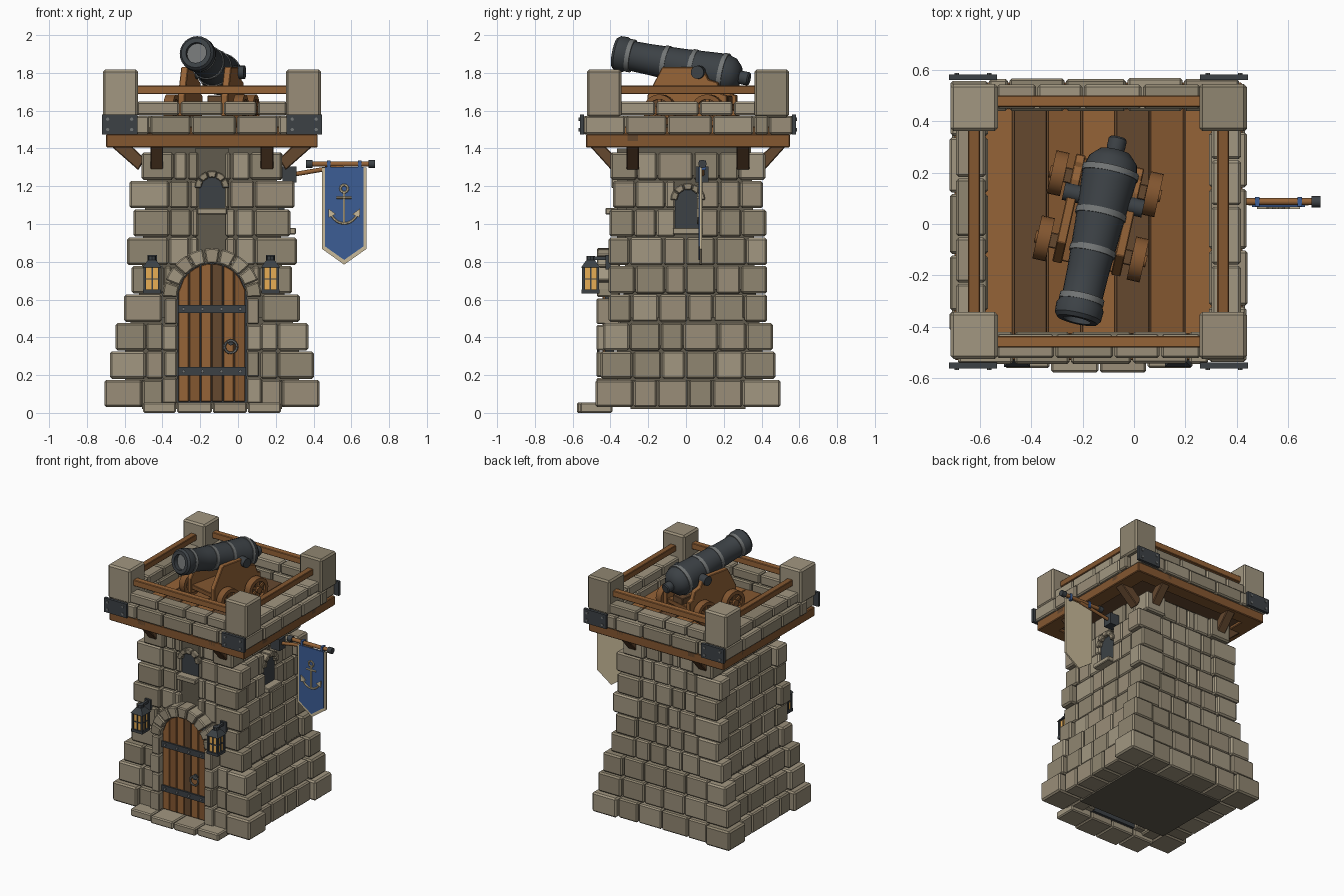
import bpy, bmesh, random
from math import pi, sin, cos, sqrt, radians
from mathutils import Matrix, Vector

if "Cube" in bpy.data.objects:
    bpy.data.objects.remove(bpy.data.objects["Cube"])

random.seed(4)
CX, CY = -0.138, 0.01


def mat(name, *c):
    m = bpy.data.materials.new(name)
    m.diffuse_color = (*c, 1)
    m.use_nodes = True
    m.node_tree.nodes["Principled BSDF"].inputs["Base Color"].default_value = m.diffuse_color
    return m


STONE = [mat("stone_a", .32, .27, .19), mat("stone_b", .28, .24, .165), mat("stone_c", .36, .31, .22)]
DARKSTONE = mat("dark_stone", .12, .105, .075)
WOOD = [mat("wood_a", .30, .125, .038), mat("wood_b", .23, .095, .03), mat("wood_dark", .13, .065, .028)]
IRON = mat("iron", .045, .053, .06)
STEEL = mat("steel", .17, .18, .18)
BLUE, BEIGE, GLOW = mat("blue_cloth", .045, .11, .30), mat("cream", .58, .49, .32), mat("lamp_glow", .8, .42, .09)


def T(x, y, z):
    return Matrix.Translation((x, y, z))


def side(k):
    """Local frame of a tower side: x along the wall, -y outwards (0 front, 1 right, 2 back, 3 left)."""
    return T(CX, CY, 0) @ Matrix.Rotation(k * pi / 2, 4, 'Z')


I = Matrix()
SWAP = Matrix(((0, 1, 0, 0), (1, 0, 0, 0), (0, 0, 1, 0), (0, 0, 0, 1)))


def paint(vs, mi):
    for f in {f for v in vs for f in v.link_faces}:
        f.material_index = mi


def box(bm, lo, hi, mi=0, M=I):
    lo, hi = Vector(lo), Vector(hi)
    vs = bmesh.ops.create_cube(bm, size=1, matrix=M @ T(*((lo + hi) / 2)) @ Matrix.Diagonal((*(hi - lo), 1)))['verts']
    paint(vs, mi)


def stone(bm, lo, hi, M=I):
    box(bm, lo, hi, random.randrange(3), M)


def rod(bm, p, q, r, r2=None, seg=12, mi=0, M=I, roll=0):
    p, q = Vector(p), Vector(q)
    R = (q - p).to_track_quat('Z', 'Y').to_matrix().to_4x4()
    vs = bmesh.ops.create_cone(bm, cap_ends=True, segments=seg, radius1=r, radius2=r if r2 is None else r2,
                               depth=(q - p).length,
                               matrix=M @ T(*((p + q) / 2)) @ R @ Matrix.Rotation(roll, 4, 'Z'))['verts']
    paint(vs, mi)


def prism(bm, pts, y0, y1, mi=0, M=I):
    """Polygon in x,z extruded along y."""
    a = [bm.verts.new(M @ Vector((x, y0, z))) for x, z in pts]
    b = [bm.verts.new(M @ Vector((x, y1, z))) for x, z in pts]
    bm.faces.new(a)
    bm.faces.new(b[::-1])
    for i in range(len(a)):
        bm.faces.new((a[i - 1], a[i], b[i], b[i - 1]))
    paint(a + b, mi)


def lathe(bm, prof, M, mi=0, seg=24):
    """Profile of (radius, height) turned about local z."""
    rings = [[bm.verts.new(M @ Vector((r * cos(2 * pi * i / seg), r * sin(2 * pi * i / seg), t))) for i in range(seg)]
             for r, t in prof]
    for a, b in zip(rings, rings[1:]):
        for i in range(seg):
            bm.faces.new((a[i - 1], a[i], b[i], b[i - 1])).material_index = mi


def arch(cx, z, r, a0=0, a1=pi, n=10):
    return [(cx + r * cos(a0 + (a1 - a0) * i / n), z + r * sin(a0 + (a1 - a0) * i / n)) for i in range(n + 1)]


def voussoirs(bm, z, r0, r1, n, y0, y1, M):
    for i in range(n):
        a, b = pi * i / n + .015, pi * (i + 1) / n - .015
        prism(bm, arch(0, z, r1, a, b, 2) + arch(0, z, r0, b, a, 2), y0, y1, random.randrange(3), M)


def finish(name, bm, mats, bevel=0, smooth=False):
    bmesh.ops.remove_doubles(bm, verts=bm.verts, dist=1e-5)
    bmesh.ops.recalc_face_normals(bm, faces=bm.faces)
    me = bpy.data.meshes.new(name)
    bm.to_mesh(me)
    bm.free()
    for m in mats:
        me.materials.append(m)
    o = bpy.data.objects.new(name, me)
    bpy.context.collection.objects.link(o)
    if smooth:
        bpy.context.view_layer.objects.active = o
        o.select_set(True)
        bpy.ops.object.shade_smooth_by_angle(angle=radians(35))
        o.select_set(False)
    if bevel:
        b = o.modifiers.new("bevel", 'BEVEL')
        b.width, b.segments = bevel, 1


# Tower rows: wall half sizes, corner stone half sizes and corner stone lengths
HX = [.53, .51, .48, .435, .42, .415, .405, .395, .37]
HY = [.465, .445, .43, .41, .402, .40, .395, .39, .385]
QX = [.57, .54, .51, .465, .425, .45, .415, .437, .372]
QY = [.49, .463, .45, .42, .42, .42, .415, .397, .41]
WX = [.20, .19, .16, .20, .17, .22, .19, .21, .17]
WY = [.20, .17, .14, .12, .14, .11, .13, .12, .14]
wall, quoin, core = bmesh.new(), bmesh.new(), bmesh.new()
for i in range(9):
    z0 = .03 + .1505 * i
    z1 = z0 + .145
    inset, depth = (.16, .17) if i == 0 else (.05, .1)
    box(core, (CX - HX[i] + inset, CY - HY[i] + max(inset, .07), z0 - .01),
        (CX + HX[i] - inset, CY + HY[i] - inset, z1 + .03))
    for sx in (-1, 1):
        for sy in (-1, 1):
            xs = sorted((CX + sx * QX[i], CX + sx * (QX[i] - WX[i])))
            ys = sorted((CY + sy * QY[i], CY + sy * (QY[i] - WY[i])))
            stone(quoin, (xs[0], ys[0], z0), (xs[1], ys[1], z1))
    for k in range(4):
        b = HX[i] if k % 2 else HY[i]
        e = QY[i] - WY[i] if k % 2 else QX[i] - WX[i]
        gap = 0
        if k == 0:
            gap = .255 if i < 4 else .21 if i == 4 else .07
        if k == 1 and i in (6, 7):
            gap = .065
        cuts = [-e] + [e * (-.5 + .5 * j) + random.uniform(-.03, .03) for j in range(3)] + [e]
        for u0, u1 in zip(cuts, cuts[1:]):
            for a, c in ((u0, min(u1, -gap)), (max(u0, gap), u1)) if gap else ((u0, u1),):
                if c - a > .015:
                    d = b + random.uniform(-.004, .004)
                    stone(wall, (a + .003, -d, z0), (c - .003, -d + depth, z1), side(k))
box(core, (CX - .09, CY - .375, .80), (CX + .09, CY - .3, 1.40))
finish("wall_stones", wall, STONE, .009)
finish("corner_stones", quoin, STONE, .011)
finish("tower_core", core, [DARKSTONE])

# Door surround, doorstep and windows
F = side(0)
bm = bmesh.new()
voussoirs(bm, .61, .183, .262, 9, -.482, -.36, F)
for s in (-1, 1):
    for j in range(4):
        z = .05 + j * .14
        x = sorted((s * .185, s * (.262 - .012 * (j % 2))))
        stone(bm, (x[0], -.484, z), (x[1], -.36, z + .135), F)
finish("door_arch", bm, STONE, .007)
bm = bmesh.new()
for a, b, y in ((-.365, -.19, .57), (-.185, .0, .588), (.005, .185, .588), (.19, .365, .57)):
    stone(bm, (a, -y, 0), (b, -.40, .055), F)
finish("doorstep", bm, STONE, .008)
bm, pane = bmesh.new(), bmesh.new()
for k, b, zs, zb in ((0, .393, 1.19, 1.05), (1, .40, 1.125, .945)):
    voussoirs(bm, zs, .056, .092, 5, -b - .012, -b + .06, side(k))
    stone(bm, (-.08, -b - .044, zb), (.08, -b + .06, zb + .035), side(k))
    prism(pane, [(-.068, zb), (.068, zb)] + arch(0, zs, .068), -b + .015, -b + .06, 0, side(k))
finish("window_surrounds", bm, STONE, .005)
finish("window_openings", pane, [IRON])

# Plank door with iron straps and ring
bm = bmesh.new()
for i in range(6):
    a, b = -.178 + i * .0595, -.178 + (i + 1) * .0595 - .004
    top = [(x, .61 + sqrt(max(.18 ** 2 - x * x, 0))) for x in (b, (a + b) / 2, a)]
    prism(bm, [(a, .06), (b, .06)] + top, -.452, -.40, (0, 1, 0, 2, 0, 1)[i], F)
finish("door_planks", bm, WOOD, .003)
bm = bmesh.new()
prism(bm, [(-.186, .055), (.186, .055)] + arch(0, .61, .186), -.44, -.39, 0, F)
for z in (.22, .55):
    box(bm, (-.18, -.464, z - .022), (.18, -.44, z + .022), 0, F)
    for x in (-.15, -.05, .05, .15):
        rod(bm, (x, -.472, z), (x, -.46, z), .009, seg=8, mi=1, M=F)
rod(bm, (.1, -.475, .375), (.1, -.45, .375), .018, seg=10, M=F)
for i in range(14):
    a, b = 2 * pi * i / 14, 2 * pi * (i + 1) / 14
    rod(bm, (.1 + .033 * cos(a), -.475, .35 + .033 * sin(a)), (.1 + .033 * cos(b), -.475, .35 + .033 * sin(b)), .007, seg=6, mi=1, M=F)
finish("door_ironwork", bm, [IRON, STEEL])

# Lanterns
bm = bmesh.new()
for x in (-.455, .172):
    M = T(x, -.505, 0)
    box(bm, (-.036, -.036, .65), (.036, .036, .775), 1, M)
    box(bm, (-.047, -.047, .632), (.047, .047, .652), 0, M)
    box(bm, (-.041, -.041, .705), (.041, .041, .712), 0, M)
    rod(bm, (0, 0, .77), (0, 0, .81), .072, .03, 4, 0, M, pi / 4)
    rod(bm, (0, 0, .805), (0, 0, .83), .022, seg=8, M=M)
    for sx in (-.038, .038):
        for sy in (-.038, .038):
            box(bm, (sx - .007, sy - .007, .64), (sx + .007, sy + .007, .775), 0, M)
    for s in (-1, 1):
        box(bm, (-.004, s * .039 - .003, .65), (.004, s * .039 + .003, .775), 0, M)
        box(bm, (s * .039 - .003, -.004, .65), (s * .039 + .003, .004, .775), 0, M)
    box(bm, (-.009, 0, .81), (.009, .1, .828), 0, M)
    box(bm, (-.025, .08, .76), (.025, .105, .835), 0, M)
finish("lanterns", bm, [IRON, GLOW])

# Platform: wooden frame, braces, floor, stone rings, posts and rails
frame, ring, posts, rails, plates = [bmesh.new() for _ in range(5)]
box(frame, (CX - .50, CY - .48, 1.425), (CX + .50, CY + .48, 1.48), 2)
for k in range(4):
    S = side(k)
    w = .56 if k % 2 else .54
    box(frame, (-.54, -w, 1.405), (.54, -.44, 1.475), 1, S)
    b = .355 if k % 2 else .37
    prof = [(-b, 1.345), (-b - .035, 1.285), (-w, 1.435), (-w, 1.475), (-w + .075, 1.475), (-b - .10, 1.44)]
    for u in (-.292, .292):
        prism(frame, prof, u - .034, u + .034, 2, S @ SWAP)
    out = .578 if k % 2 else .556
    cuts = [-.55, -.33, -.11, .13, .35, .43]
    for a, c in zip(cuts, cuts[1:]):
        stone(ring, (a + .003, -out - random.uniform(-.004, .004), 1.475), (c - .003, -.43, 1.572), S)
    cuts = [-.40, -.17, .06, .24, .40]
    for a, c in zip(cuts, cuts[1:]):
        stone(ring, (a + .003, -out + .024, 1.575), (c - .003, -.44, 1.648), S)
    off = .485 if k % 2 else .468
    box(rails, (-.41, -off - .023, 1.687), (.41, -off + .023, 1.733), k % 2, S)
    if k % 2 == 0:
        stone(posts, (.392, -.535, 1.565), (.577, -.352, 1.818), S)
        for s in (-1, 1):
            x0, x1 = sorted((s * .395, s * .582))
            box(plates, (x0, -.572, 1.475), (x1, -.55, 1.58), 0, S)
            for x in (x0 + .03, x1 - .03):
                for z in (1.5, 1.555):
                    rod(plates, (x, -.578, z), (x, -.57, z), .009, seg=8, mi=1, M=S)
    else:
        stone(posts, (.352, -.577, 1.565), (.535, -.392, 1.818), S)
finish("platform_frame", frame, WOOD, .005)
finish("parapet_stones", ring, STONE, .009)
finish("corner_posts", posts, STONE, .012)
finish("rails", rails, WOOD, .004)
finish("corner_plates", plates, [IRON, STEEL])
bm = bmesh.new()
for i in range(7):
    x = CX - .465 + i * .133
    box(bm, (x + .002, CY - .44, 1.47), (x + .131, CY + .44, 1.515), (0, 2, 1, 0, 2, 1, 0)[i])
finish("floor_planks", bm, WOOD, .003)

# Cannon barrel
muzzle, breech = Vector((-.222, -.375, 1.907)), Vector((-.072, .29, 1.776))
d = (breech - muzzle).normalized()
C = T(*muzzle) @ d.to_track_quat('Z', 'Y').to_matrix().to_4x4()
bm = bmesh.new()
lathe(bm, [(.055, .05), (.055, 0), (.08, 0), (.092, .015), (.094, .055), (.079, .085), (.082, .2), (.092, .38),
           (.106, .56), (.108, .6), (.095, .65), (.06, .685), (.034, .69), (.036, .705), (.036, .735), (.03, .742), (0, .742)], C)
lathe(bm, [(0, .03), (.055, .03)], C, 1)
for t, r in ((.085, .088), (.28, .091), (.43, .10), (.60, .112)):
    lathe(bm, [(r - .02, t - .012), (r, t - .012), (r, t + .012), (r - .02, t + .012)], C, 1)
G = T(-.14, .03, 0) @ Matrix.Rotation(radians(-12.6), 4, 'Z')
rod(bm, (-.152, .067, 1.803), (.165, .067, 1.803), .035, seg=16, M=G)
finish("cannon_barrel", bm, [IRON, STEEL], smooth=True)

# Gun carriage
bm = bmesh.new()
for s in (-1, 1):
    prism(bm, [(-.21, 1.57), (-.21, 1.68), (-.13, 1.83), (.09, 1.83), (.12, 1.765), (.17, 1.75), (.19, 1.69), (.22, 1.68), (.22, 1.57)],
          s * .098, s * .136, 0, G @ SWAP)
box(bm, (-.11, -.2, 1.6), (.11, .21, 1.635), 1, G)
box(bm, (-.05, .12, 1.63), (.05, .21, 1.68), 2, G)
for y in (-.13, .13):
    box(bm, (-.165, y - .03, 1.575), (.165, y + .03, 1.625), 2, G)
finish("gun_carriage", bm, WOOD, .004)
bm = bmesh.new()
for s in (-1, 1):
    for y in (-.13, .13):
        W = G @ T(s * .188, y, 1.6) @ Matrix.Rotation(s * pi / 2, 4, 'Y')
        lathe(bm, [(.06, -.026), (.086, -.026), (.086, .026), (.06, .026), (.06, -.026)], W, 1)
        lathe(bm, [(0, -.012), (.065, -.012), (.065, .008), (0, .008)], W, 2)
        for a in range(3):
            box(bm, (-.062, -.01, -.018), (.062, .01, .018), 0, W @ Matrix.Rotation(a * pi / 3, 4, 'Z'))
        rod(bm, (0, 0, -.03), (0, 0, .034), .024, seg=12, mi=1, M=W)
finish("carriage_wheels", bm, WOOD, smooth=True)

# Banner pole and mount
bm = bmesh.new()
rod(bm, (.37, .087, 1.318), (.72, .087, 1.318), .014, mi=0)
rod(bm, (.29, .087, 1.262), (.56, .087, 1.308), .012, mi=0)
for x in (.36, .69):
    rod(bm, (x, .087, 1.318), (x + .035, .087, 1.318), .022, mi=1)
box(bm, (.235, .05, 1.22), (.31, .12, 1.305), 1)
finish("banner_pole", bm, [WOOD[0], IRON], smooth=True)

# Banner with anchor emblem
bm = bmesh.new()
prism(bm, [(.445, 1.3), (.68, 1.3), (.68, .868), (.562, .785), (.445, .868)], .072, .084, 0)
prism(bm, [(.46, 1.302), (.665, 1.302), (.665, .882), (.562, .81), (.46, .882)], .066, .075, 1)
for x in (.48, .645):
    box(bm, (x - .009, .068, 1.285), (x + .009, .105, 1.335), 1)
path = [(.562 + .075 * cos(a), 1.083 + .08 * sin(a)) for a in [pi * (1.1 + .8 * i / 10) for i in range(11)]]
loop = arch(.562, 1.187, .02, 0, 2 * pi, 12)
for pts in (path, loop, [(.562, 1.167), (.562, 1.003)], [(.522, 1.14), (.602, 1.14)]):
    for p, q in zip(pts, pts[1:]):
        rod(bm, (p[0], .064, p[1]), (q[0], .064, q[1]), .0065, seg=6)
for s in (-1, 1):
    prism(bm, [(.562 + s * .084, 1.082), (.562 + s * .044, 1.052), (.562 + s * .082, 1.034)], .058, .068)
finish("banner", bm, [BEIGE, BLUE])
